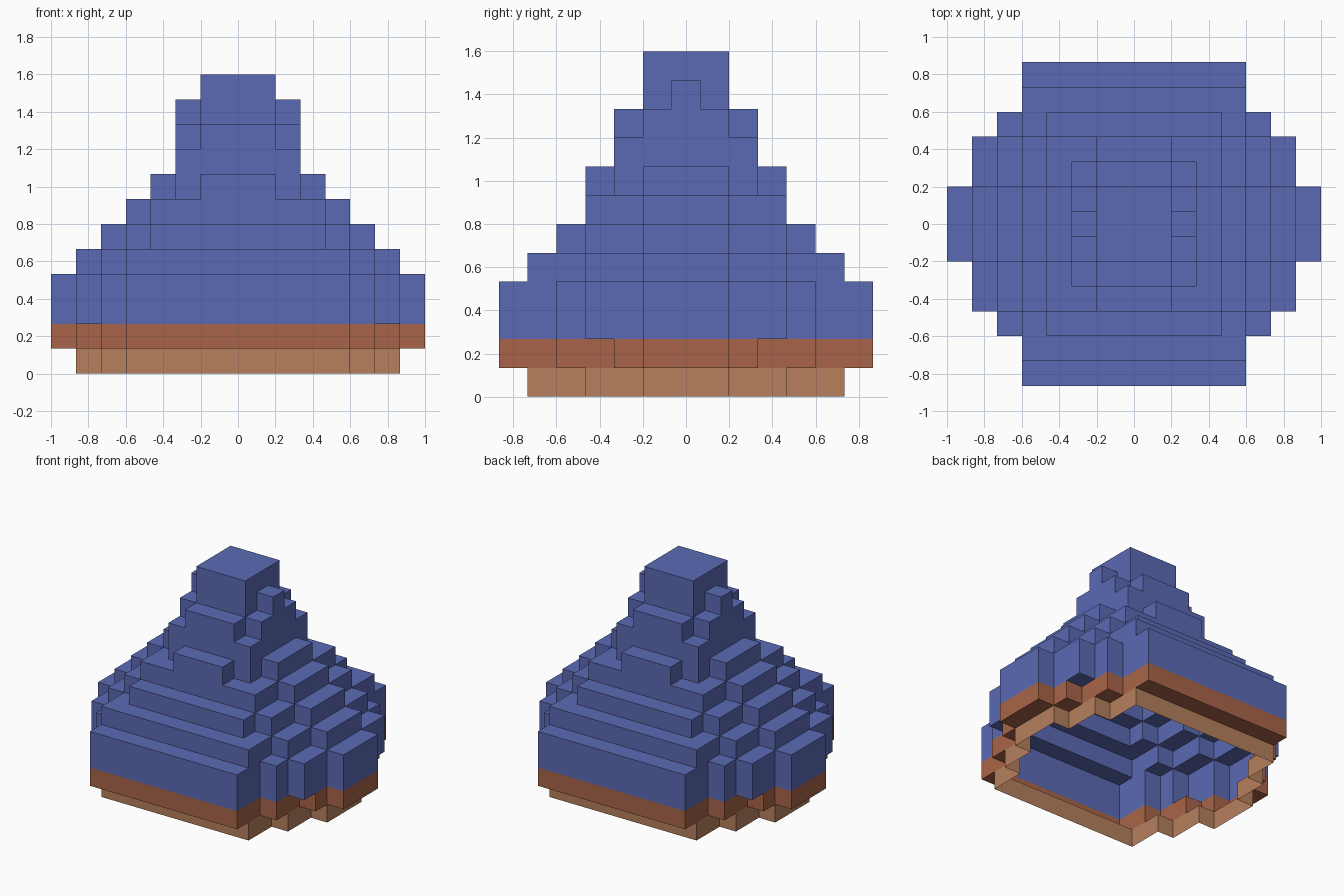
import bpy, bmesh

if "Cube" in bpy.data.objects:
    bpy.data.objects.remove(bpy.data.objects["Cube"])

U = 2 / 15  # edge length of one block


def material(name, rgb):
    """Flat colour from 8-bit sRGB."""
    m = bpy.data.materials.new(name)
    lin = [((c / 255 + 0.055) / 1.055) ** 2.4 for c in rgb]
    m.diffuse_color = (*lin, 1)
    m.use_nodes = True
    m.node_tree.nodes["Principled BSDF"].inputs["Base Color"].default_value = m.diffuse_color
    return m


BLUE = material("blue", (91, 106, 180))
RUST = material("rust brown", (168, 100, 72))
TAN = material("tan", (183, 128, 93))

# Stepped outline of each layer, bottom to top: union of centred rectangles
# given as (half width in x, half depth in y), in blocks
STEP = [(4.5, 5.5), (5.5, 3.5), (6.5, 1.5)]
WIDE = [(4.5, 6.5), (5.5, 4.5), (6.5, 3.5), (7.5, 1.5)]
LAYERS = [
    STEP,
    [(4.5, 6.5), (5.5, 4.5), (6.5, 2.5), (7.5, 1.5)],
    WIDE,
    WIDE,
    STEP,
    [(3.5, 4.5), (4.5, 3.5), (5.5, 1.5)],
    [(3.5, 3.5), (4.5, 1.5)],
    [(1.5, 3.5), (2.5, 2.5), (3.5, 1.5)],
    [(2.5, 2.5)],
    [(1.5, 2.5), (2.5, 1.5)],
    [(1.5, 1.5), (2.5, 0.5)],
    [(1.5, 1.5)],
]


def filled(x, y, z):
    if z < 0:
        return True  # the underside stays open
    return z < len(LAYERS) and any(abs(x) < a and abs(y) < b for a, b in LAYERS[z])


def shell(name, first, last, mat):
    """Outer skin of the layers first..last, hollow inside."""
    bm = bmesh.new()
    for z in range(first, last + 1):
        for x in range(-7, 8):
            for y in range(-6, 7):
                if not filled(x, y, z):
                    continue
                for axis in range(3):
                    for s in (-1, 1):
                        n = [x, y, z]
                        n[axis] += s
                        if filled(*n):
                            continue
                        b, c = (axis + 1) % 3, (axis + 2) % 3
                        quad = []
                        for p, q in ((-1, -1), (1, -1), (1, 1), (-1, 1))[::s]:
                            v = [x, y, z + 0.5]
                            v[axis] += s / 2
                            v[b] += p / 2
                            v[c] += q / 2
                            quad.append(bm.verts.new([k * U for k in v]))
                        bm.faces.new(quad)
    bmesh.ops.remove_doubles(bm, verts=bm.verts, dist=U / 100)
    # Merge the block faces of each flat wall
    bm.normal_update()
    walls = [e for e in bm.edges if all(abs(f.normal.z) < 0.5 for f in e.link_faces)]
    bmesh.ops.dissolve_limit(bm, angle_limit=0.01, verts=[], edges=walls)
    me = bpy.data.meshes.new(name)
    bm.to_mesh(me)
    bm.free()
    me.materials.append(mat)
    bpy.context.collection.objects.link(bpy.data.objects.new(name, me))


shell("bottom_rim", 0, 0, TAN)
shell("band", 1, 1, RUST)
shell("stepped_roof", 2, 11, BLUE)
